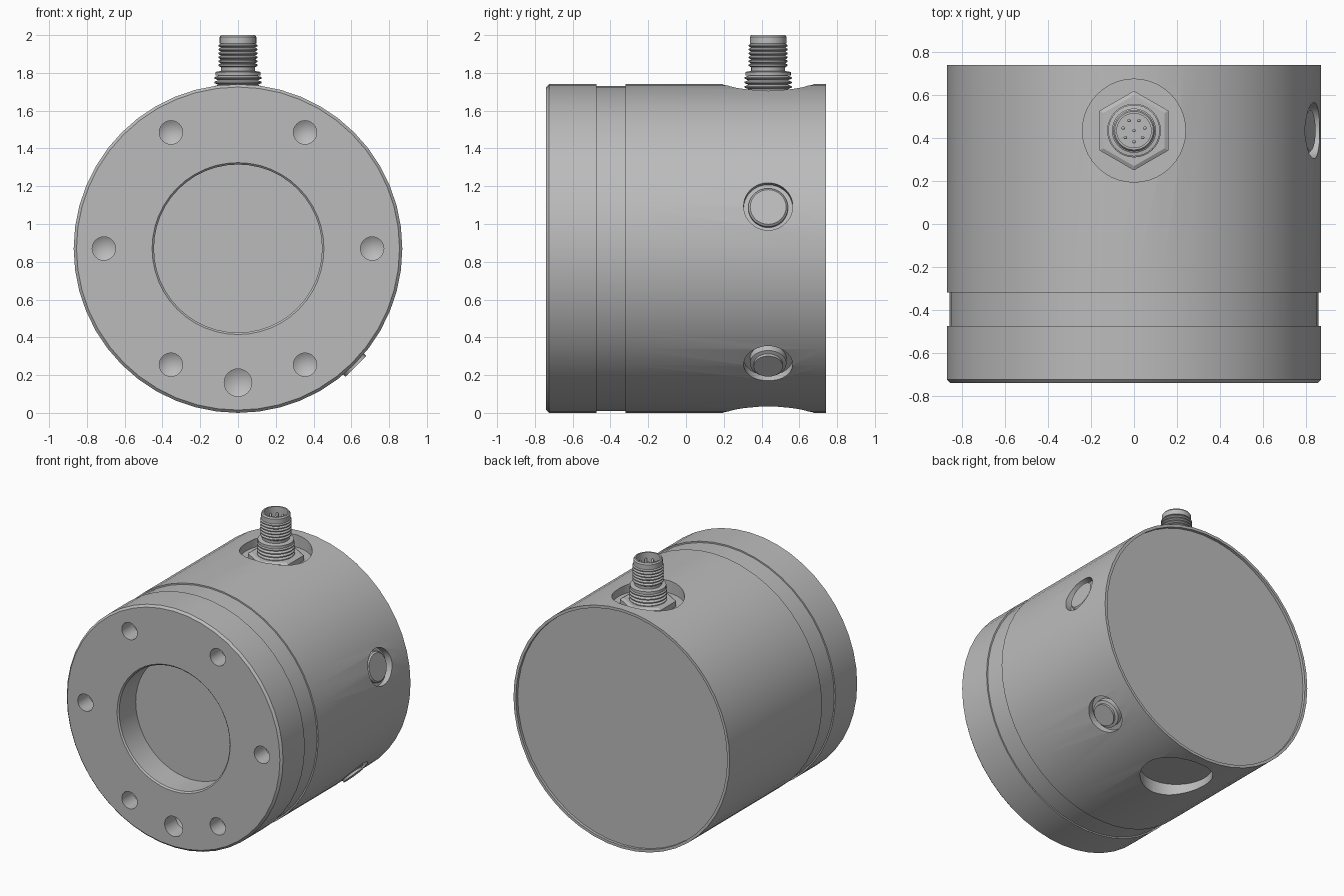
import bpy, bmesh, math
from mathutils import Matrix, Vector

if "Cube" in bpy.data.objects:
    bpy.data.objects.remove(bpy.data.objects["Cube"], do_unlink=True)

grey = bpy.data.materials.new("machined grey")
grey.use_nodes = True
COLOUR = (0.5, 0.5, 0.5, 1)
grey.diffuse_color = COLOUR
grey.node_tree.nodes["Principled BSDF"].inputs["Base Color"].default_value = COLOUR

R = 0.87                      # body radius and axis height
PORT_Y = 0.435                # station of all radial ports
UP = Vector((0, 0, 1))


def lathe(name, profile, origin, axis=UP, segs=32, turn=0.0):
    """Revolve (radius, distance) points around an axis through origin."""
    bm = bmesh.new()
    rings = []
    for r, h in profile:
        if r == 0:
            rings.append([bm.verts.new((0, 0, h))] * segs)
        else:
            angles = [turn + math.tau * i / segs for i in range(segs)]
            rings.append([bm.verts.new((r * math.cos(a), r * math.sin(a), h)) for a in angles])
    for low, high in zip(rings, rings[1:]):
        for i in range(segs):
            j = (i + 1) % segs
            corners = list(dict.fromkeys((low[i], low[j], high[j], high[i])))
            bm.faces.new(corners)
    bmesh.ops.recalc_face_normals(bm, faces=bm.faces)
    spin = Vector(axis).to_track_quat('Z', 'Y').to_matrix().to_4x4()
    bm.transform(Matrix.Translation(origin) @ spin)
    mesh = bpy.data.meshes.new(name)
    bm.to_mesh(mesh)
    bm.free()
    mesh.materials.append(grey)
    obj = bpy.data.objects.new(name, mesh)
    bpy.context.collection.objects.link(obj)
    return obj


def select(obj):
    bpy.ops.object.select_all(action='DESELECT')
    obj.select_set(True)
    bpy.context.view_layer.objects.active = obj


def smooth(obj, angle=25):
    select(obj)
    bpy.ops.object.shade_smooth_by_angle(angle=math.radians(angle))


def cut(target, cutter):
    mod = target.modifiers.new("cut", 'BOOLEAN')
    mod.operation, mod.solver, mod.object = 'DIFFERENCE', 'EXACT', cutter
    select(target)
    bpy.ops.object.modifier_apply(modifier=mod.name)
    bpy.data.objects.remove(cutter, do_unlink=True)


def radial(degrees):
    a = math.radians(degrees)
    return Vector((math.cos(a), 0, math.sin(a)))


# Body: front recess, chamfered rim, shallow groove, recessed rear cover
body = lathe("body", [
    (0, -0.54), (0.445, -0.54), (0.445, -0.73), (0.455, -0.74),
    (0.855, -0.74), (R, -0.725), (R, -0.475), (0.86, -0.475),
    (0.86, -0.32), (R, -0.32), (R, 0.74), (0.85, 0.74), (0.85, 0.72), (0, 0.72),
], (0, 0, R), (0, 1, 0), segs=48)

# Blind drilled holes on the front face
holes = [(0.71, 60 * i, 0.062) for i in range(6)] + [(0.71, 270, 0.073)]
for dist, angle, r in holes:
    at = radial(angle) * dist + Vector((0, -0.74, R))
    cut(body, lathe("hole_cutter", [(0, -0.1), (r, -0.1), (r, 0.13), (0, 0.17)],
                    at, (0, 1, 0), segs=24))

# Radial spot-faced pockets: angle, radius, floor distance
axis_point = Vector((0, PORT_Y, R))
for angle, r, floor in [(90, 0.24, 0.78), (270, 0.24, 0.78), (15, 0.13, 0.82), (-45, 0.13, 0.82)]:
    cut(body, lathe("pocket_cutter", [(0, floor), (r, floor), (r, 1.1), (0, 1.1)],
                    axis_point, radial(angle), segs=40))
smooth(body)

# Side plugs seated in the pockets
flush_plug = lathe("flush_plug", [
    (0, 0.81), (0.105, 0.81), (0.105, 0.84), (0.095, 0.85), (0, 0.85),
], axis_point, radial(15))
raised_plug = lathe("raised_plug", [
    (0, 0.81), (0.097, 0.81), (0.097, 0.86), (0.077, 0.865), (0.077, 0.882), (0, 0.882),
], axis_point, radial(-45))
smooth(flush_plug)
smooth(raised_plug)

# Connector: hexagonal nut
base = Vector((0, PORT_Y, 0))
lathe("connector_nut", [(0, 1.64), (0.185, 1.64), (0.185, 1.69), (0.165, 1.7), (0, 1.7)],
      base, segs=6, turn=math.pi / 6)


def thread(r, depth, start, end, turns):
    step = (end - start) / turns
    points = []
    for i in range(turns):
        z = start + i * step
        points += [(r - depth, z), (r, z + 0.35 * step), (r, z + 0.65 * step)]
    return points + [(r - depth, end)]


# Connector: threaded collar, threaded barrel and open socket
profile = [(0, 1.66), (0.105, 1.66)]
profile += thread(0.125, 0.02, 1.69, 1.785, 4)
profile += [(0.12, 1.785), (0.12, 1.805), (0.09, 1.81), (0.09, 1.825)]
profile += thread(0.103, 0.012, 1.83, 1.955, 6)
profile += [(0.097, 1.955), (0.097, 1.99), (0.09, 2.0), (0.08, 2.0), (0.08, 1.92), (0, 1.92)]
smooth(lathe("connector_barrel", profile, base))

# Connector pins: one in the centre and a ring of seven
spots = [Vector((0, 0, 0))]
for i in range(7):
    a = math.tau * (i + 0.5) / 7 + math.pi / 2
    spots.append(Vector((math.cos(a), math.sin(a), 0)) * 0.052)
for spot in spots:
    smooth(lathe("connector_pin", [(0, 1.91), (0.008, 1.91), (0.008, 1.965), (0, 1.972)],
                 base + spot, segs=10), 60)
